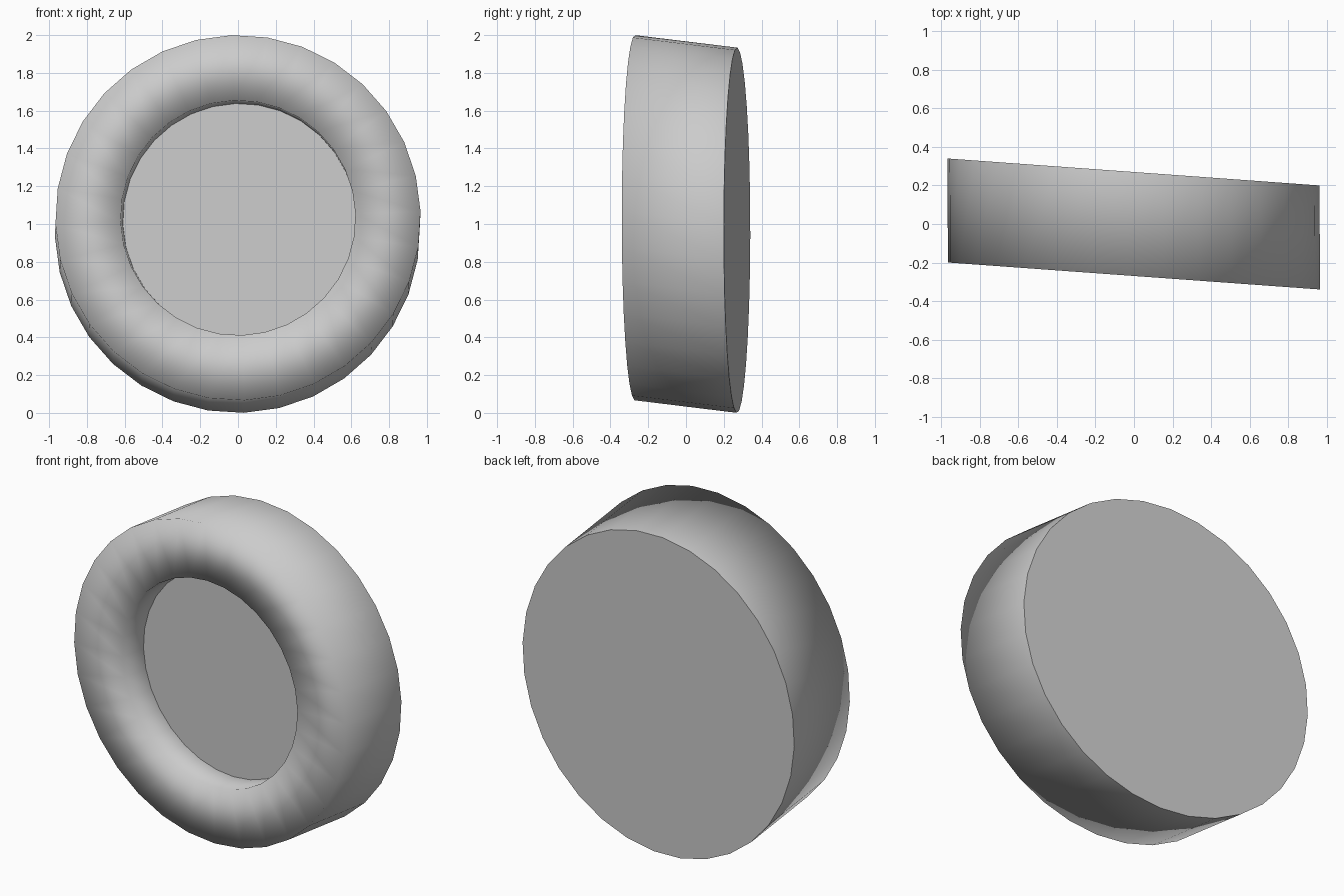
import bpy, bmesh
from math import cos, sin, radians, tau

if "Cube" in bpy.data.objects:
    bpy.data.objects.remove(bpy.data.objects["Cube"])

SIDES = 32
SLOPE = -0.0725          # the faces turn slightly about z
PHASE = radians(2)

# radius, centre x, y, z : back rim, front rim, recess mouth, recess floor
RINGS = [
    (0.967, -0.003, 0.27, 0.967),
    (0.967, 0.0, -0.27, 1.033),
    (0.622, 0.0, -0.27, 1.033),
    (0.618, 0.008, -0.085, 1.020),
]

bm = bmesh.new()


def ring(r, cx, cy, cz):
    verts = []
    for i in range(SIDES):
        a = PHASE + tau * i / SIDES
        x = cx + r * cos(a)
        verts.append(bm.verts.new((x, cy + SLOPE * x, cz + r * sin(a))))
    return verts


loops = [ring(*p) for p in RINGS]

# side wall, front rim and recess wall
for a, b in zip(loops, loops[1:]):
    for i in range(SIDES):
        j = (i + 1) % SIDES
        bm.faces.new((a[i], a[j], b[j], b[i]))

# back cap and recess floor
bm.faces.new(loops[0])
bm.faces.new(loops[-1])
bmesh.ops.recalc_face_normals(bm, faces=bm.faces)

# soft rim shading, crisp borders around the two flat caps
for f in bm.faces:
    f.smooth = True
    if len(f.verts) == SIDES:
        for e in f.edges:
            e.smooth = False

mesh = bpy.data.meshes.new("recessed_disc")
bm.to_mesh(mesh)
bm.free()
bpy.context.collection.objects.link(bpy.data.objects.new("recessed_disc", mesh))
